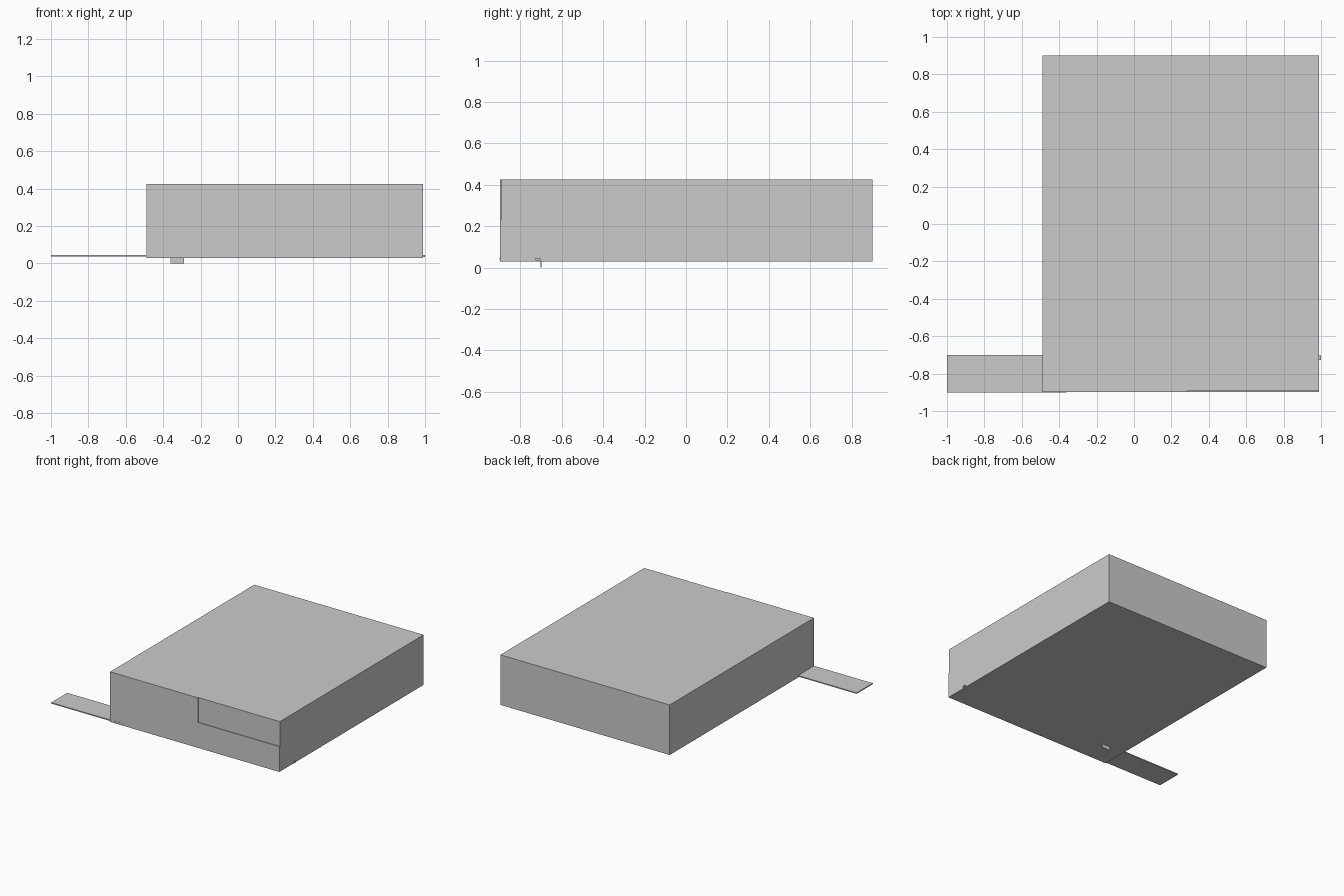
import bpy, bmesh

if "Cube" in bpy.data.objects:
    bpy.data.objects.remove(bpy.data.objects["Cube"])


def prism(name, profile, axis, lo, hi):
    """Extrude a 2D profile: axis 'y' takes (x, z) points, axis 'z' takes (x, y) points."""
    def place(p, d):
        return (p[0], d, p[1]) if axis == 'y' else (p[0], p[1], d)
    bm = bmesh.new()
    face = bm.faces.new([bm.verts.new(place(p, lo)) for p in profile])
    ext = bmesh.ops.extrude_face_region(bm, geom=[face])
    for v in ext["geom"]:
        if isinstance(v, bmesh.types.BMVert):
            v.co = place((v.co.x, v.co.z if axis == 'y' else v.co.y), hi)
    bmesh.ops.recalc_face_normals(bm, faces=bm.faces)
    mesh = bpy.data.meshes.new(name)
    bm.to_mesh(mesh)
    bm.free()
    obj = bpy.data.objects.new(name, mesh)
    bpy.context.collection.objects.link(obj)
    return obj


def box(name, x, y, z):
    return prism(name, [(x[0], y[0]), (x[1], y[0]), (x[1], y[1]), (x[0], y[1])], 'z', *z)


X0, X1, Z0, Z1 = -0.488, 0.99, 0.03, 0.425
FRONT, RECESS = -0.8985, -0.893

# Main body, with its front face set back to the recess depth
box("main_body", (X0, X1), (RECESS, 0.9), (Z0, Z1))

# L-shaped front skin that leaves the upper right recess open
prism("front_panel", [(X0, Z0), (X1, Z0), (X1, 0.23), (0.28, 0.23), (0.28, Z1), (X0, Z1)],
      'y', FRONT, RECESS)

# Thin side slab running out to the left
box("side_slab", (-1.0, -0.36), (-0.9, -0.7), (0.038, 0.046))

# Small tab hanging below the body
box("bottom_tab", (-0.36, -0.29), (-0.703, -0.698), (0.0, 0.034))

# Small stud on the right wall
box("side_stud", (X1 - 0.005, 1.0), (-0.728, -0.704), (0.035, 0.046))
